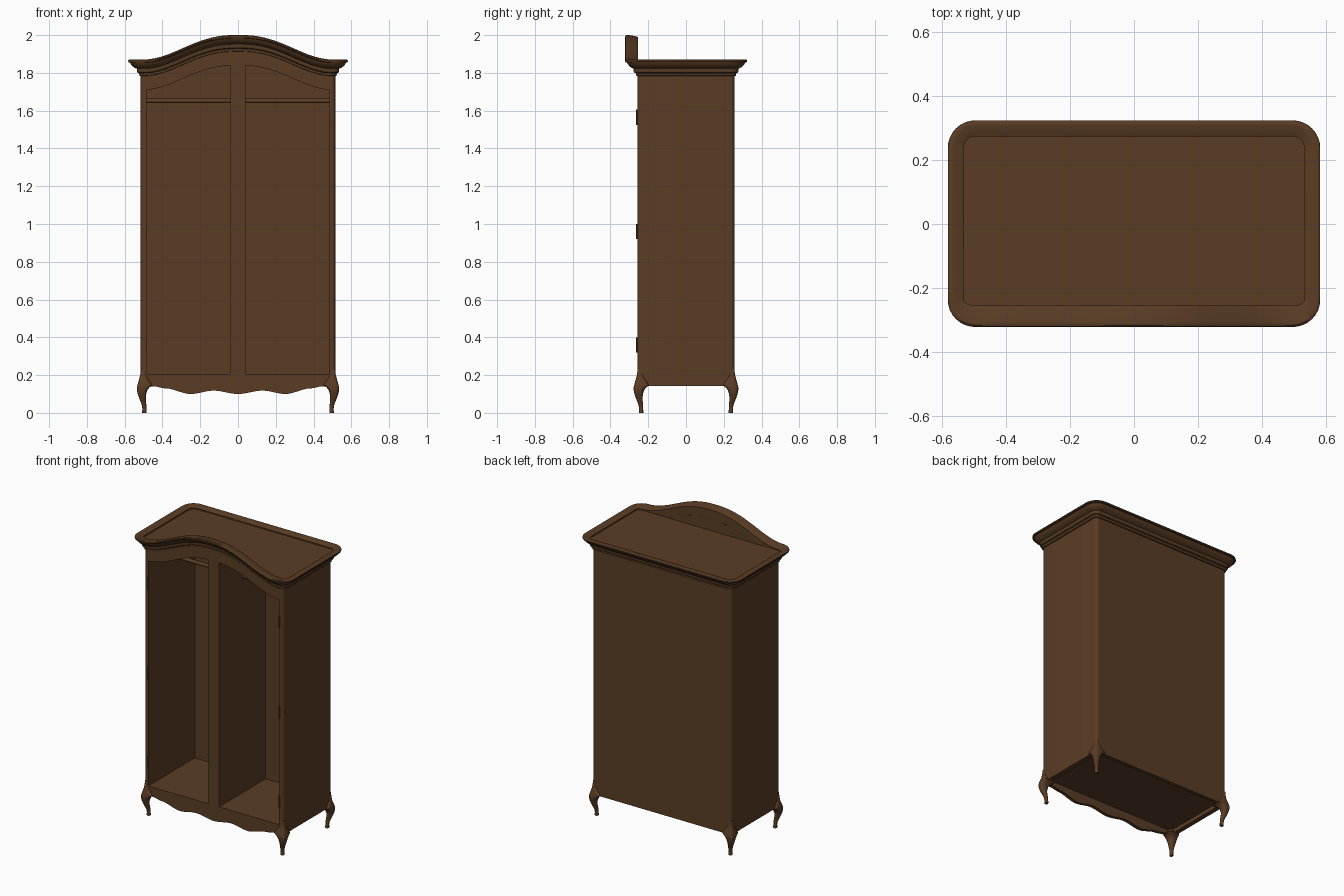
import bpy, bmesh, math

if "Cube" in bpy.data.objects:
    bpy.data.objects.remove(bpy.data.objects["Cube"])

wood = bpy.data.materials.new("brown wood")
wood.diffuse_color = (0.102, 0.046, 0.018, 1)
wood.use_nodes = True
wood.node_tree.nodes["Principled BSDF"].inputs["Base Color"].default_value = wood.diffuse_color
XB, YB = 0.515, 0.257          # half size of the carcass


def finish(name, bm, angle=35):
    bmesh.ops.recalc_face_normals(bm, faces=bm.faces[:])
    me = bpy.data.meshes.new(name)
    bm.to_mesh(me)
    bm.free()
    ob = bpy.data.objects.new(name, me)
    bpy.context.collection.objects.link(ob)
    me.materials.append(wood)
    bpy.ops.object.select_all(action='DESELECT')
    ob.select_set(True)
    bpy.context.view_layer.objects.active = ob
    bpy.ops.object.shade_smooth_by_angle(angle=math.radians(angle))
    return ob


def loft(name, rings, cap_start=True, cap_end=True, angle=35):
    bm = bmesh.new()
    vs = [[bm.verts.new(p) for p in r] for r in rings]
    n = len(vs[0])
    for a, b in zip(vs, vs[1:]):
        for i in range(n):
            j = (i + 1) % n
            bm.faces.new((a[i], a[j], b[j], b[i]))
    if cap_start:
        bm.faces.new(vs[0])
    if cap_end:
        bm.faces.new(vs[-1])
    return finish(name, bm, angle)


def box(name, x0, x1, y0, y1, z0, z1):
    plan = [(x0, y0), (x1, y0), (x1, y1), (x0, y1)]
    return loft(name, [[(x, y, z) for x, y in plan] for z in (z0, z1)])


def strip(name, x0, x1, low, high, y0, y1, n=48):
    """Board whose lower and upper edges follow curves of x."""
    rings = []
    for i in range(n + 1):
        x = x0 + (x1 - x0) * i / n
        a, b = low(x), high(x)
        rings.append([(x, y0, a), (x, y1, a), (x, y1, b), (x, y0, b)])
    return loft(name, rings)


def cylinder(name, a, b, r, axis):
    rings = []
    for t in (a, b):
        ring = []
        for k in range(20):
            c, s = r * math.cos(k * math.pi / 10), r * math.sin(k * math.pi / 10)
            ring.append((t[0], t[1] + c, t[2] + s) if axis == 'x' else (t[0] + c, t[1] + s, t[2]))
        rings.append(ring)
    return loft(name, rings)


def arch(x):
    t = min(abs(x) / 0.5, 1) ** 1.2
    return 0.065 * (1 + math.cos(math.pi * t))


APRON = [(0, .10), (.13, .118), (.25, .10), (.386, .13), (.45, .141), (.6, .141)]


def apron(x):
    x = abs(x)
    for (a, za), (b, zb) in zip(APRON, APRON[1:]):
        if x <= b:
            t = (x - a) / (b - a)
            return za + (zb - za) * t * t * (3 - 2 * t)
    return .141


# side panels with rounded outer corners
for s, side in ((-1, "left"), (1, "right")):
    r = 0.022
    plan = [(s * 0.485, -YB), (s * 0.485, YB)]
    for cy, a0 in ((YB - r, 90), (-YB + r, 0)):
        for k in range(7):
            a = math.radians(a0 - 15 * k)
            plan.append((s * (XB - r + r * math.cos(a)), cy + r * math.sin(a)))
    loft(side + "_side_panel", [[(x, y, z) for x, y in plan] for z in (0.143, 1.85)])

# back, floor, ceiling and divider
box("back_panel", -0.486, 0.486, 0.235, YB, 0.143, 1.85)
box("floor_panel", -0.486, 0.486, -0.236, 0.236, 0.17, 0.205)
box("ceiling_panel", -0.486, 0.486, -0.236, 0.236, 1.842, 1.85)
box("centre_divider", -0.04, 0.04, -YB, 0.236, 0.204, 1.845)

# front rails: wavy apron below, arched rail above
strip("front_apron", -0.486, 0.486, apron, lambda x: 0.205, -YB, -0.235, 72)
strip("arched_rail_front", -0.486, 0.486, lambda x: 1.71 + arch(x),
      lambda x: 1.80 + arch(x), -YB, -0.2545)
strip("arched_rail_back", -0.486, 0.486, lambda x: 1.71 + arch(x),
      lambda x: min(1.80 + arch(x), 1.85), -0.2545, -0.235)


# cornice moulding, lifted into an arch along the front
def cornice_ring(d, d_front, z, lift):
    r, n, pts = 0.02, 56, []
    cx, cy = XB - r, YB - r
    for i in range(n + 1):
        x = -cx + 2 * cx * i / n
        pts.append((x, -cy - r - d_front, z + lift * arch(x)))
    for sx, sy, a0 in ((1, -1, -90), (1, 1, 0), (-1, 1, 90), (-1, -1, 180)):
        for k in range(9):
            if (a0 == -90 and k == 0) or (a0 == 180 and k == 8):
                continue
            a = math.radians(a0 + 11.25 * k)
            ry = r + (d_front if sy < 0 else d)
            pts.append((sx * cx + (r + d) * math.cos(a), sy * cy + ry * math.sin(a), z))
    return pts


PROFILE = [(-.001, 1.783), (.007, 1.785), (.009, 1.798), (.018, 1.802), (.021, 1.810),
           (.021, 1.822), (.030, 1.826), (.042, 1.834), (.051, 1.844), (.056, 1.854),
           (.064, 1.856), (.067, 1.861), (.066, 1.867), (.060, 1.871), (.050, 1.870)]
rings = [cornice_ring(d, d * 0.97, z, 1) for d, z in PROFILE]
rings.append(cornice_ring(.030, .012, 1.865, 1))
rings.append(cornice_ring(.017, -.002, 1.860, 1))
rings.append(cornice_ring(.017, -.002, 1.852, 0))
loft("cornice_and_top", rings, cap_start=False, angle=40)

# cabriole legs: height, outward bulge, thickness
LEG = [(.235, -.001, .024), (.205, .002, .030), (.18, .008, .050), (.16, .014, .068),
       (.145, .018, .080), (.135, .020, .066), (.12, .020, .055), (.10, .016, .045),
       (.08, .009, .036), (.06, .001, .029), (.04, -.006, .024), (.02, -.009, .021),
       (.012, -.008, .023), (0, -.008, .023)]
for sx, sy, name in ((-1, -1, "front_left_leg"), (1, -1, "front_right_leg"),
                     (-1, 1, "back_left_leg"), (1, 1, "back_right_leg")):
    rings = []
    for z, e, w in LEG:
        r = min(w * 0.4, 0.02)
        ring = []
        for ux, uy, a0 in ((1, 1, 0), (-1, 1, 90), (-1, -1, 180), (1, -1, 270)):
            for k in range(6):
                a = math.radians(a0 + 18 * k)
                px = XB + e - w / 2 + ux * (w / 2 - r) + r * math.cos(a)
                py = YB + e - w / 2 + uy * (w / 2 - r) + r * math.sin(a)
                ring.append((sx * px, sy * py, z))
        rings.append(ring)
    loft(name, rings, angle=50)

# hanging rails and hinge barrels
for s, side in ((-1, "left"), (1, "right")):
    cylinder(side + "_hanging_rail", (s * 0.039, 0, 1.652), (s * 0.486, 0, 1.652), 0.012, 'x')
    for i, z in enumerate((0.32, 0.92, 1.525)):
        cylinder(f"{side}_hinge_{i + 1}", (s * 0.486, -0.259, z),
                 (s * 0.486, -0.259, z + 0.08), 0.005, 'z')
